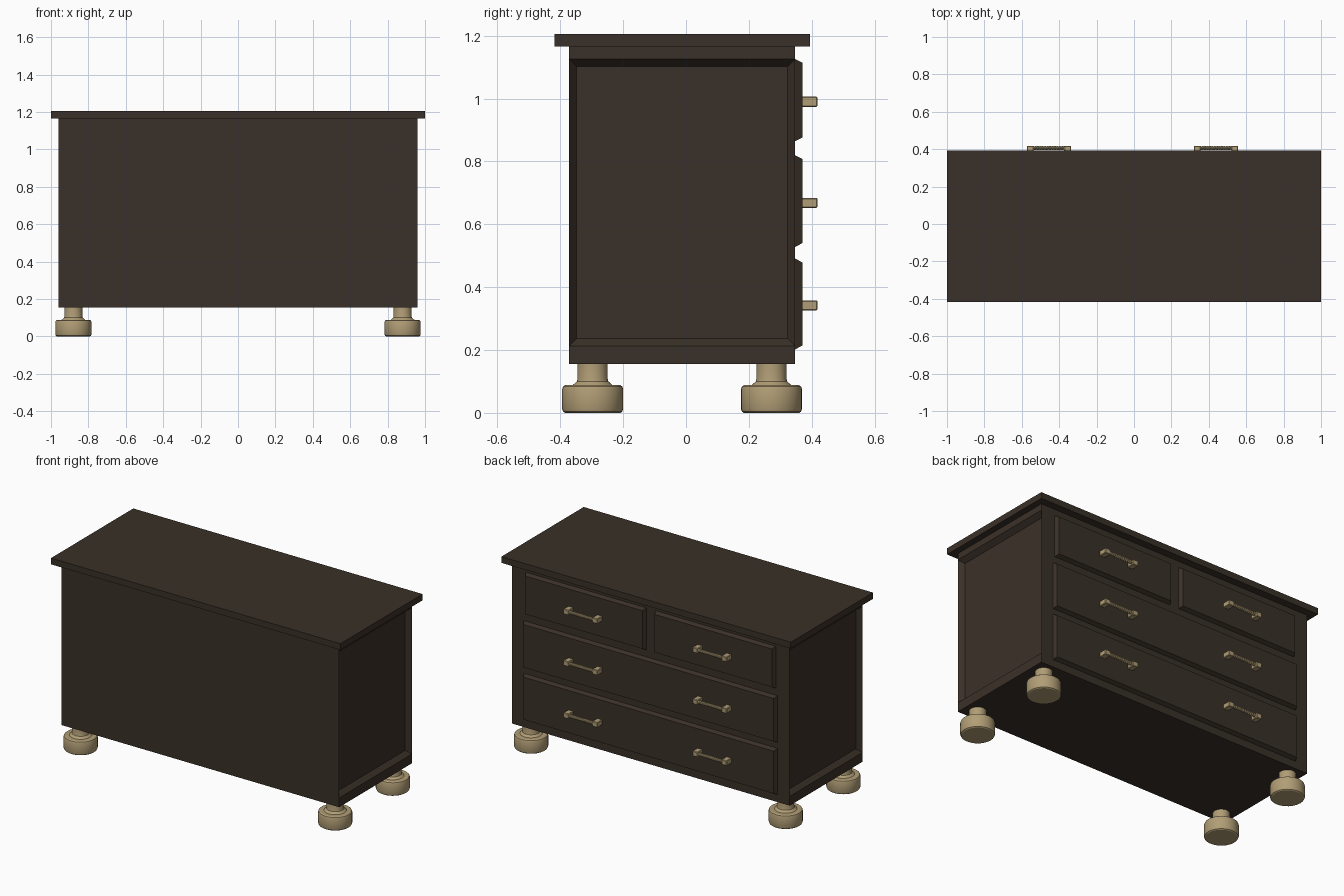
import bpy, bmesh, math
from mathutils import Matrix, Vector

if "Cube" in bpy.data.objects:
    bpy.data.objects.remove(bpy.data.objects["Cube"])


def material(name, rgb):
    m = bpy.data.materials.new(name)
    m.diffuse_color = (*rgb, 1)
    m.use_nodes = True
    m.node_tree.nodes["Principled BSDF"].inputs["Base Color"].default_value = m.diffuse_color
    return m


WOOD = material("dark wood", (0.042, 0.030, 0.021))
BRASS = material("aged brass", (0.44, 0.34, 0.18))


def finish(bm, name, mat, smooth=False):
    bmesh.ops.recalc_face_normals(bm, faces=bm.faces)
    me = bpy.data.meshes.new(name)
    bm.to_mesh(me)
    bm.free()
    me.materials.append(mat)
    ob = bpy.data.objects.new(name, me)
    bpy.context.collection.objects.link(ob)
    if smooth:
        bpy.context.view_layer.objects.active = ob
        ob.select_set(True)
        bpy.ops.object.shade_smooth_by_angle(angle=math.radians(30))
        ob.select_set(False)
    return ob


def add_box(bm, lo, hi):
    lo, hi = Vector(lo), Vector(hi)
    m = Matrix.Translation((lo + hi) / 2) @ Matrix.Diagonal((*(hi - lo), 1))
    return bmesh.ops.create_cube(bm, size=1, matrix=m)["verts"]


def lathe(bm, profile, steps, matrix):
    # spin a (radius, height) profile around z, then place it
    vs = [bm.verts.new((r, 0, z)) for r, z in profile]
    es = [bm.edges.new(p) for p in zip(vs, vs[1:])]
    old = set(bm.verts) - set(vs)
    bmesh.ops.spin(bm, geom=vs + es, cent=(0, 0, 0), axis=(0, 0, 1),
                   angle=2 * math.pi, steps=steps, use_merge=True)
    new = [v for v in bm.verts if v not in old]
    bmesh.ops.remove_doubles(bm, verts=new, dist=1e-5)
    new = [v for v in bm.verts if v not in old]
    bmesh.ops.transform(bm, matrix=matrix, verts=new)


# Table top
bm = bmesh.new()
add_box(bm, (-1, -0.418, 1.166), (1, 0.394, 1.205))
finish(bm, "table_top", WOOD)

# Body with sunken panels on both ends
bm = bmesh.new()
add_box(bm, (-0.96, -0.372, 0.155), (0.96, 0.347, 1.168))
for z in (0.213, 1.126):
    bmesh.ops.bisect_plane(bm, geom=bm.verts[:] + bm.edges[:] + bm.faces[:],
                           plane_co=(0, 0, z), plane_no=(0, 0, 1))
bm.normal_update()
panels = [f for f in bm.faces if abs(f.normal.x) > 0.9
          and 0.3 < f.calc_center_median().z < 1]
bmesh.ops.inset_individual(bm, faces=panels, thickness=0.034, depth=-0.03)
finish(bm, "body", WOOD)

# Drawer fronts with bevelled rims: x range, z range
DRAWERS = [("top_left_drawer", 0.03, 0.865, 0.863, 1.127),
           ("top_right_drawer", -0.865, -0.03, 0.863, 1.127),
           ("middle_drawer", -0.878, 0.878, 0.527, 0.821),
           ("bottom_drawer", -0.878, 0.878, 0.201, 0.492)]
for name, x0, x1, z0, z1 in DRAWERS:
    bm = bmesh.new()
    for v in add_box(bm, (x0, 0.345, z0), (x1, 0.370, z1)):
        if v.co.y > 0.36:
            v.co.x += 0.013 if v.co.x < (x0 + x1) / 2 else -0.013
            v.co.z += 0.013 if v.co.z < (z0 + z1) / 2 else -0.013
    finish(bm, name, WOOD)

# Handles: two square posts and a ribbed bar
ribs = 14
bar = [(0, -0.09)]
for i in range(ribs):
    a = -0.09 + 0.18 * i / ribs
    s = 0.18 / ribs
    bar += [(0.008, a), (0.0115, a + s * 0.3), (0.0115, a + s * 0.7)]
bar += [(0.008, 0.09), (0, 0.09)]
for row, z in (("top", 0.99), ("middle", 0.668), ("bottom", 0.342)):
    for side, x in (("right", -0.455), ("left", 0.438)):
        bm = bmesh.new()
        for s in (-1, 1):
            add_box(bm, (x + s * 0.1 - 0.018, 0.368, z - 0.016),
                    (x + s * 0.1 + 0.018, 0.418, z + 0.016))
        bmesh.ops.bevel(bm, geom=bm.edges[:], offset=0.003, segments=1,
                        affect='EDGES')
        lathe(bm, bar, 8, Matrix.Translation((x, 0.406, z))
              @ Matrix.Rotation(math.pi / 2, 4, 'Y'))
        finish(bm, f"{row}_{side}_handle", BRASS)

# Turned bun feet
FOOT = [(0, 0), (0.088, 0), (0.094, 0.004), (0.097, 0.012), (0.097, 0.076),
        (0.094, 0.084), (0.088, 0.088), (0.064, 0.088), (0.058, 0.093),
        (0.05, 0.1), (0.048, 0.108), (0.048, 0.157), (0, 0.157)]
for fb, y in (("front", -0.297), ("back", 0.272)):
    for side, x in (("left", -0.88), ("right", 0.88)):
        bm = bmesh.new()
        lathe(bm, FOOT, 32, Matrix.Translation((x, y, 0)))
        finish(bm, f"{fb}_{side}_foot", BRASS, smooth=True)
